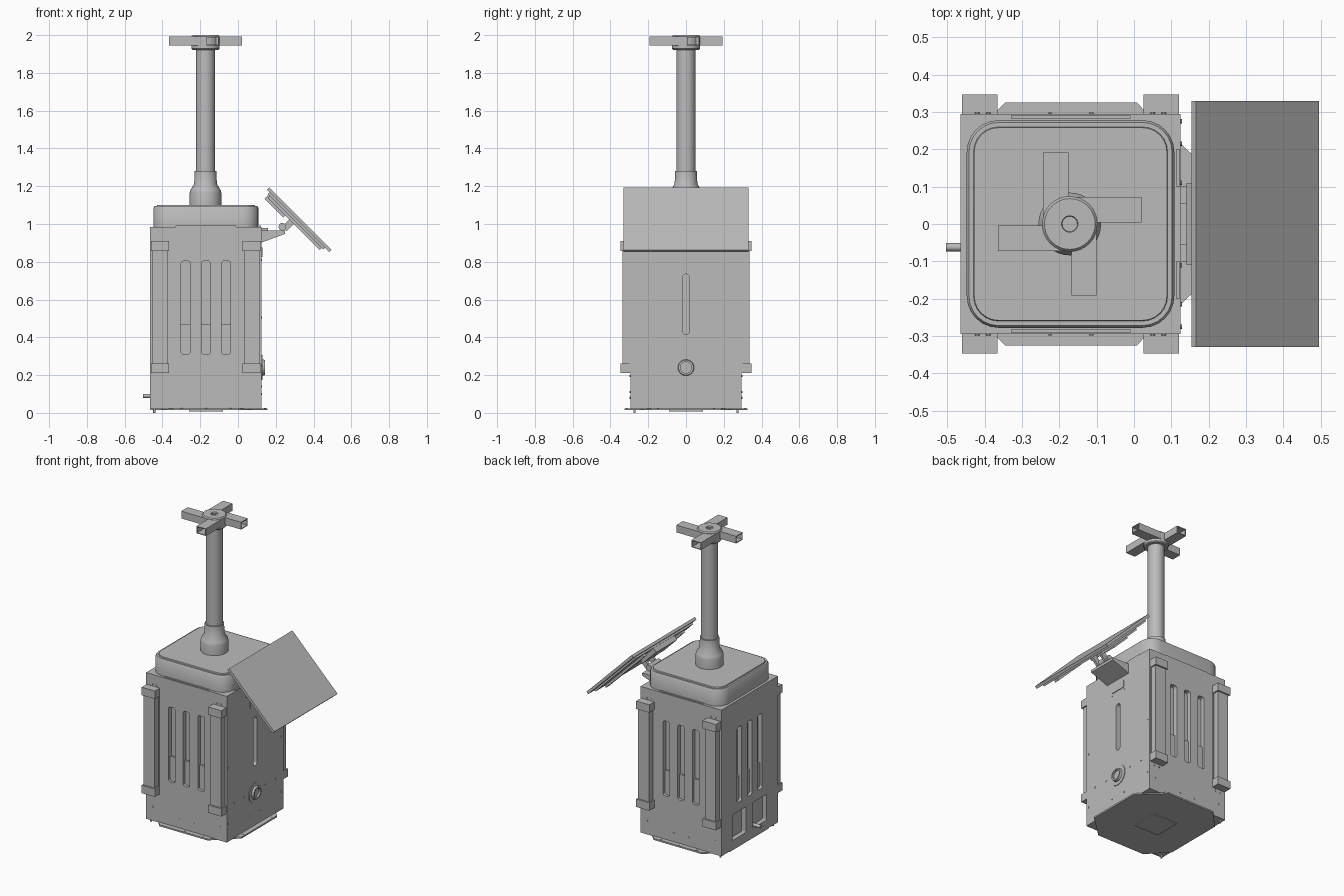
import bpy, bmesh, math
from mathutils import Matrix, Vector

if "Cube" in bpy.data.objects:
    bpy.data.objects.remove(bpy.data.objects["Cube"], do_unlink=True)

grey = bpy.data.materials.new("painted grey")
grey.use_nodes = True
colour = (0.5, 0.5, 0.5, 1)
grey.diffuse_color = colour
grey.node_tree.nodes["Principled BSDF"].inputs["Base Color"].default_value = colour

CX, HALF = -0.17, 0.295   # cabinet centre and half width


def finish(name, bm, smooth=False):
    bmesh.ops.recalc_face_normals(bm, faces=bm.faces)
    mesh = bpy.data.meshes.new(name)
    bm.to_mesh(mesh)
    bm.free()
    ob = bpy.data.objects.new(name, mesh)
    bpy.context.collection.objects.link(ob)
    mesh.materials.append(grey)
    if smooth:
        bpy.ops.object.select_all(action='DESELECT')
        ob.select_set(True)
        bpy.context.view_layer.objects.active = ob
        bpy.ops.object.shade_smooth_by_angle(angle=math.radians(35))
    return ob


def add_box(bm, lo, hi, matrix=Matrix()):
    lo, hi = Vector(lo), Vector(hi)
    size = Matrix.Diagonal((*(hi - lo), 1))
    bmesh.ops.create_cube(bm, size=1, matrix=matrix @ Matrix.Translation((lo + hi) / 2) @ size)


def box(name, lo, hi, matrix=Matrix()):
    bm = bmesh.new()
    add_box(bm, lo, hi, matrix)
    return finish(name, bm)


def round_rect(w, h, r, steps=6):
    """Outline of a rounded rectangle with half sizes w and h."""
    pts = []
    for q, (sx, sy) in enumerate([(1, 1), (-1, 1), (-1, -1), (1, -1)]):
        for i in range(steps + 1):
            a = math.pi / 2 * (q + i / steps)
            pts.append((sx * (w - r) + r * math.cos(a), sy * (h - r) + r * math.sin(a)))
    return pts


def add_loft(bm, layers, matrix=Matrix(), cap=True):
    """Bridge (outline, height) layers of equal point count."""
    rings = [[bm.verts.new(matrix @ Vector((x, y, z))) for x, y in pts] for pts, z in layers]
    for a, b in zip(rings, rings[1:]):
        for i in range(len(a)):
            j = (i + 1) % len(a)
            bm.faces.new((a[i], a[j], b[j], b[i]))
    if cap:
        bm.faces.new(rings[0])
        bm.faces.new(rings[-1])


def circle(r, n=32):
    return [(r * math.cos(2 * math.pi * i / n), r * math.sin(2 * math.pi * i / n)) for i in range(n)]


def lathe(name, profile, matrix, n=32):
    bm = bmesh.new()
    add_loft(bm, [(circle(r, n), z) for r, z in profile], matrix)
    return finish(name, bm, True)


def side(angle):
    """Frame on a cabinet wall: x along the wall, y up, z outward."""
    return (Matrix.Translation((CX, 0, 0)) @ Matrix.Rotation(math.radians(angle), 4, 'Z')
            @ Matrix.Translation((0, -HALF, 0)) @ Matrix.Rotation(math.pi / 2, 4, 'X'))


FRONT, RIGHT, BACK, LEFT = (side(a) for a in (0, 90, 180, 270))

# Cabinet with recessed slots and service windows
cabinet = box("cabinet", (CX - HALF, -HALF, 0.027), (CX + HALF, HALF, 0.985))
cut = bmesh.new()


def add_slot(frame, x, z, w, h, r):
    add_loft(cut, [(round_rect(w, h, r), -0.03), (round_rect(w, h, r), 0.02)],
             frame @ Matrix.Translation((x, z, 0)))


for frame in (FRONT, BACK, LEFT):
    for x in (-0.107, 0, 0.107):
        add_slot(frame, x, 0.557, 0.024, 0.247, 0.014)
add_slot(RIGHT, 0, 0.575, 0.019, 0.16, 0.0185)
for x in (-0.11, 0.105):
    add_slot(LEFT, x, 0.165, 0.07, 0.085, 0.006)
cutter = finish("slot_cutter", cut)
cutter.hide_render = True
mod = cabinet.modifiers.new("slots", 'BOOLEAN')
mod.operation, mod.solver, mod.object = 'DIFFERENCE', 'EXACT', cutter
bpy.context.view_layer.objects.active = cabinet
bpy.ops.object.modifier_apply(modifier="slots")
bpy.data.objects.remove(cutter, do_unlink=True)

# Inner tray edge showing through the lower part of the vents
for name, frame in (("front", FRONT), ("back", BACK), ("side", LEFT)):
    box(name + "_inner_tray", (-0.15, 0.3, -0.04), (0.15, 0.47, -0.018), frame)

# Outlet pipe in the service window
lathe("outlet_pipe", [(0.011, -0.03), (0.011, 0.038)], LEFT @ Matrix.Translation((0.062, 0.09, 0)), 16)

# Lid with a raised rounded panel
bm = bmesh.new()
add_loft(bm, [(round_rect(0.278 - i, 0.278 - i, 0.085 - i), z) for i, z in
              ((0, 0.985), (0, 1.085), (0.006, 1.094), (0.018, 1.094), (0.020, 1.101))],
         Matrix.Translation((CX, 0, 0)))
finish("lid", bm, True)
for s in (-1, 1):
    box("lid_seal_strip", (-0.33, s * 0.287 - 0.004, 0.98), (-0.01, s * 0.287 + 0.004, 0.991))
    box("hinge_strip", (0.113, s * 0.15 - 0.05, 0.98), (0.123, s * 0.15 + 0.05, 0.991))

# Base flange with chamfered tabs, underside hatch and levelling pins
bm = bmesh.new()
tabs = [(-0.463, -0.2), (-0.36, -0.31), (-0.345, -0.326), (0.007, -0.326), (0.022, -0.31),
        (0.125, -0.215), (0.157, -0.185)]
add_loft(bm, [(tabs + [(x, -y) for x, y in reversed(tabs)], z) for z in (0.014, 0.024)])
finish("base_flange", bm)
box("floor_pan", (CX - HALF, -HALF, 0.02), (CX + HALF, HALF, 0.03))
box("underside_hatch", (CX - 0.09, -0.09, 0.008), (CX + 0.09, 0.09, 0.016))
for s in (-1, 1):
    lathe("levelling_pin", [(0.006, 0), (0.006, 0.03)], Matrix.Translation((-0.443, s * 0.273, 0)), 12)
    for x, y in ((-0.3, 0.314), (-0.17, 0.314), (-0.04, 0.314), (0.142, 0.15)):
        lathe("flange_bolt", [(0.005, 0.02), (0.005, 0.026)], Matrix.Translation((x, s * y, 0)), 10)

# Corner carrying posts with end brackets
for label, frame in (("front", FRONT), ("back", BACK)):
    for s in (-1, 1):
        bm = bmesh.new()
        x = s * 0.243
        add_box(bm, (x - 0.04, 0.25, 0), (x + 0.04, 0.87, 0.042), frame)
        add_box(bm, (x - 0.047, 0.25, 0), (x + 0.047, 0.87, 0.004), frame)
        for z in (0.21, 0.857):
            add_box(bm, (x - 0.048, z, 0), (x + 0.048, z + 0.052, 0.052), frame)
        finish(label + "_corner_post", bm)

# Rivets on the walls
bm = bmesh.new()
wall = [(0.25, 0.92), (0.22, 0.92), (0.255, 0.195), (0.22, 0.195), (0.248, 0.11), (0.055, 0.08)]
door = [(0.275, 0.505), (0.11, 0.25), (0.215, 0.25), (0.275, 0.14), (0.055, 0.1), (0.055, 0.81)]
for frame, spots in ((FRONT, wall), (BACK, wall), (RIGHT, door)):
    for x, z in spots:
        for s in (-1, 1):
            add_loft(bm, [(circle(0.006, 10), -0.005), (circle(0.006, 10), 0.003)],
                     frame @ Matrix.Translation((s * x, z, 0)))
finish("rivets", bm)

# Round port and latch plate on the door wall
lathe("port", [(0.067, -0.005), (0.067, 0.004), (0.043, 0.004), (0.04, 0.018),
               (0.03, 0.018), (0.03, 0.006)], RIGHT @ Matrix.Translation((0, 0.24, 0)))
box("latch_plate", (-0.055, 0.825, -0.01), (0.055, 0.875, 0.004), RIGHT)

# Mast, its collar and the hub
axis = Matrix.Translation((CX - 0.002, 0, 0))
lathe("mast_collar", [(0.084, 1.095), (0.084, 1.165), (0.08, 1.18), (0.06, 1.212), (0.058, 1.28), (0.05, 1.28)], axis)
lathe("mast", [(0.05, 1.2), (0.05, 1.94)], axis)
lathe("hub", [(0.068, 1.922), (0.074, 1.928), (0.074, 1.993), (0.068, 2.0), (0.022, 2.0), (0.02, 1.99)], axis)

# Four open square tubes set as a pinwheel
for k in range(4):
    bm = bmesh.new()
    frame = axis @ Matrix.Rotation(k * math.pi / 2, 4, 'Z') @ Matrix.Translation((0, 0.038, 1.968)) \
        @ Matrix.Rotation(math.pi / 2, 4, 'Y')
    outer, inner = ([(x, y) for x, y in ((w, h), (-w, h), (-w, -h), (w, -h))]
                    for w, h in ((0.024, 0.034), (0.019, 0.029)))
    add_loft(bm, [(outer, 0.0), (outer, 0.192), (inner, 0.192), (inner, 0.05)], frame)
    finish("hub_arm", bm)

# Tilted solar panel: local x runs down the slope, z is its normal
tilt = Matrix.Translation((0.331, 0, 1.028)) @ Matrix.Rotation(math.pi / 4, 4, 'Y')
box("solar_panel", (-0.233, -0.33, -0.018), (0.233, 0.33, 0), tilt)
box("panel_frame", (-0.215, -0.3, -0.03), (0.2, 0.3, -0.018), tilt)
box("junction_box", (-0.21, -0.11, -0.06), (-0.07, 0.11, -0.03), tilt)
for s in (-1, 1):
    box("panel_rail", (-0.2, s * 0.2 - 0.015, -0.045), (0.19, s * 0.2 + 0.015, -0.03), tilt)

# Wedge bracket carrying the panel, with a swivel joint
bm = bmesh.new()
frame = Matrix.Translation((0, 0.1, 0)) @ Matrix.Rotation(math.pi / 2, 4, 'X')
wedge = [(0.12, 0.9), (0.25, 0.948), (0.25, 0.965), (0.12, 0.965)]
add_loft(bm, [(wedge, 0), (wedge, 0.2)], frame)
finish("panel_bracket", bm)
box("bracket_clamp", (0.12, -0.055, 0.96), (0.16, 0.055, 0.978))
lathe("swivel_pin", [(0.02, -0.055), (0.02, 0.055)],
      Matrix.Translation((0.235, 0, 0.985)) @ Matrix.Rotation(math.pi / 2, 4, 'X'), 20)
for s in (-1, 1):
    box("swivel_arm", (-0.04, s * 0.035 - 0.008, -0.1), (-0.005, s * 0.035 + 0.008, -0.03), tilt)
